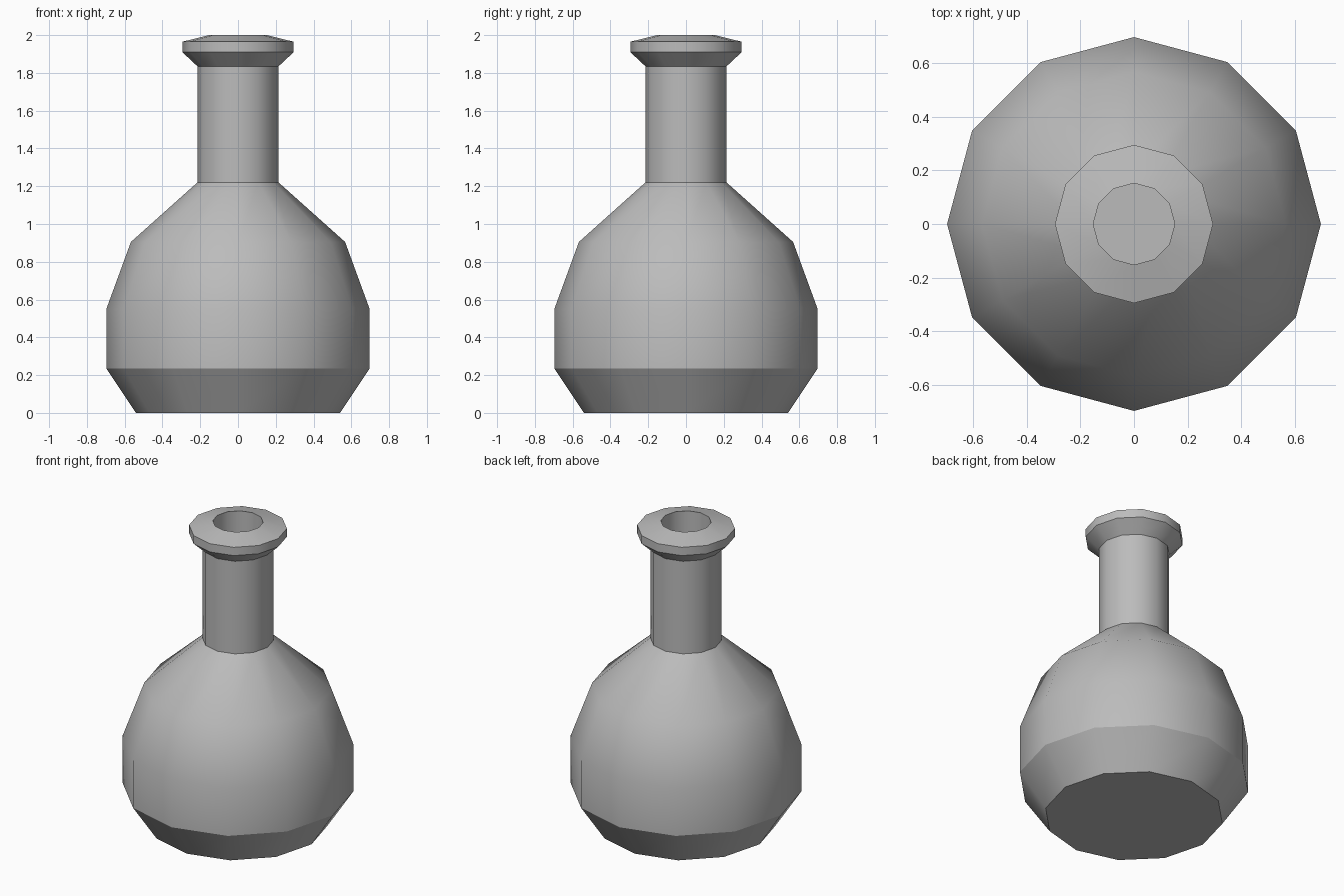
import bpy
import bmesh
from math import cos, sin, tau, radians

default_cube = bpy.data.objects.get("Cube")
if default_cube:
    bpy.data.objects.remove(default_cube, do_unlink=True)

SIDES = 12

# Single plain grey
grey = bpy.data.materials.new("plain_grey")
grey.use_nodes = True
grey.diffuse_color = (0.5, 0.5, 0.5, 1)
grey.node_tree.nodes["Principled BSDF"].inputs["Base Color"].default_value = (0.5, 0.5, 0.5, 1)

# Radius and height: base, round body, neck, lip, then down the bore
profile = [
    (0.54, 0.0), (0.697, 0.235), (0.697, 0.55), (0.567, 0.905),
    (0.215, 1.22), (0.215, 1.835), (0.295, 1.91), (0.295, 1.965),
    (0.152, 2.0), (0.152, 1.22),
]


def lathe(name, points):
    """Spin a profile into a closed faceted body."""
    bm = bmesh.new()
    rings = [[bm.verts.new((r * cos(tau * i / SIDES), r * sin(tau * i / SIDES), z))
              for i in range(SIDES)] for r, z in points]
    for low, high in zip(rings, rings[1:]):
        for i in range(SIDES):
            j = (i + 1) % SIDES
            bm.faces.new((low[i], low[j], high[j], high[i]))
    bm.faces.new(rings[0][::-1])
    bm.faces.new(rings[-1])
    mesh = bpy.data.meshes.new(name)
    bm.to_mesh(mesh)
    bm.free()
    mesh.materials.append(grey)
    obj = bpy.data.objects.new(name, mesh)
    bpy.context.collection.objects.link(obj)
    return obj


flask = lathe("round_flask", profile)

# Soft facets around the body, sharp rims
bpy.ops.object.select_all(action="DESELECT")
flask.select_set(True)
bpy.context.view_layer.objects.active = flask
bpy.ops.object.shade_smooth_by_angle(angle=radians(30.5))
